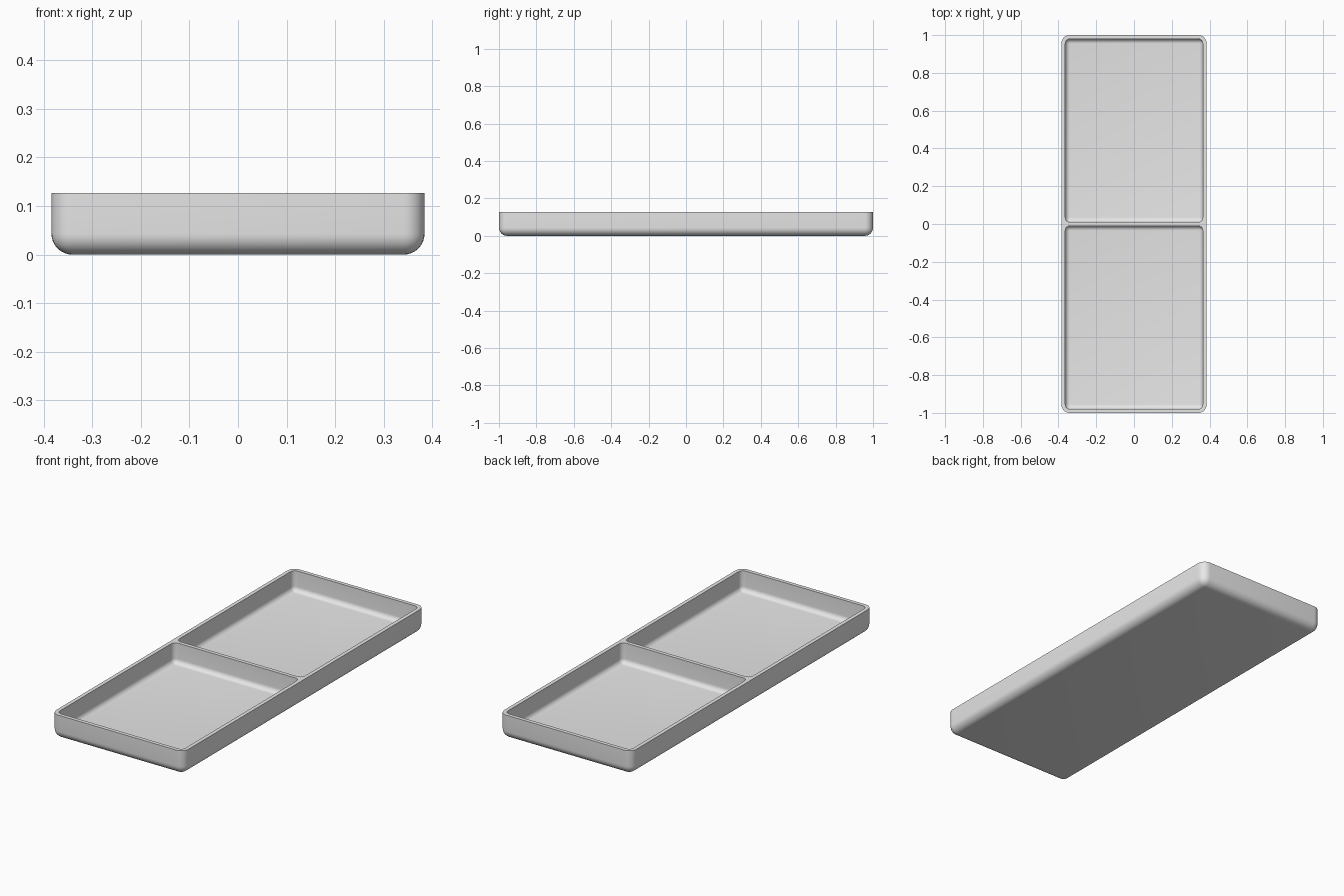
import bpy
import bmesh
from mathutils import Vector

cube = bpy.data.objects.get("Cube")
if cube:
    bpy.data.objects.remove(cube, do_unlink=True)

HALF_X, HALF_Y, HEIGHT = 0.384, 1.0, 0.127
WALL = 0.02
OUTER_RADIUS, INNER_RADIUS = 0.043, 0.025

gray = bpy.data.materials.new("light gray")
gray.use_nodes = True
color = (0.8, 0.8, 0.8, 1.0)
gray.diffuse_color = color
gray.node_tree.nodes["Principled BSDF"].inputs["Base Color"].default_value = color


def rounded_block(name, low, high, radius):
    """Box with rounded upright and bottom edges and a sharp flat top."""
    low, high = Vector(low), Vector(high)
    bm = bmesh.new()
    bmesh.ops.create_cube(bm, size=1)
    middle = (low + high) / 2
    for v in bm.verts:
        v.co = middle + v.co * (high - low)
    edges = [e for e in bm.edges if min(v.co.z for v in e.verts) < middle.z]
    bmesh.ops.bevel(bm, geom=edges, offset=radius, segments=8,
                    profile=0.5, affect='EDGES', clamp_overlap=True)
    bmesh.ops.recalc_face_normals(bm, faces=bm.faces)
    mesh = bpy.data.meshes.new(name)
    bm.to_mesh(mesh)
    bm.free()
    mesh.materials.append(gray)
    obj = bpy.data.objects.new(name, mesh)
    bpy.context.collection.objects.link(obj)
    return obj


# Tray body
tray = rounded_block("divided_tray", (-HALF_X, -HALF_Y, 0),
                     (HALF_X, HALF_Y, HEIGHT), OUTER_RADIUS)
bpy.context.view_layer.objects.active = tray
tray.select_set(True)

# Two compartments, leaving a divider between them
inner_x = HALF_X - WALL
for label, start, end in (("front", WALL - HALF_Y, -WALL / 2),
                          ("back", WALL / 2, HALF_Y - WALL)):
    cutter = rounded_block(label + "_compartment_cutter", (-inner_x, start, WALL),
                           (inner_x, end, HEIGHT * 2), INNER_RADIUS)
    cutter.hide_render = True
    cut = tray.modifiers.new(label + "_compartment", 'BOOLEAN')
    cut.operation = 'DIFFERENCE'
    cut.solver = 'EXACT'
    cut.object = cutter
    bpy.ops.object.modifier_apply(modifier=cut.name)
    bpy.data.objects.remove(cutter, do_unlink=True)

# Soft rounded edges with a crisp rim
bpy.ops.object.shade_smooth_by_angle()
